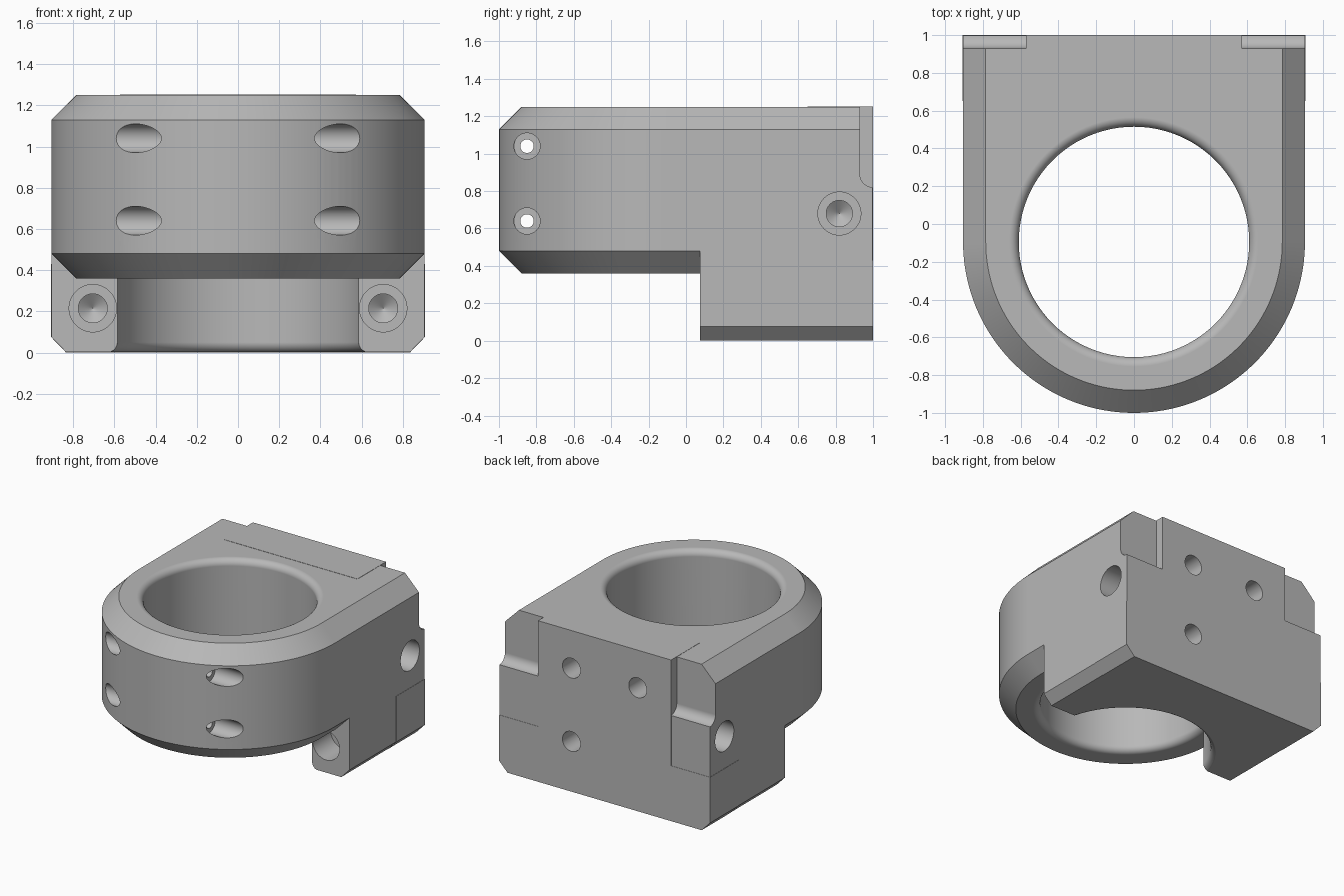
import bpy, bmesh, math
from mathutils import Matrix, Vector

cube = bpy.data.objects.get("Cube")
if cube:
    bpy.data.objects.remove(cube, do_unlink=True)

metal = bpy.data.materials.new("satin grey")
metal.use_nodes = True
GREY = (0.48, 0.48, 0.48, 1)
metal.diffuse_color = GREY
metal.node_tree.nodes["Principled BSDF"].inputs["Base Color"].default_value = GREY

HALF = 0.905          # half width and front arc radius
CY = -0.095           # centre of bore and front arc
BORE, FILLET = 0.61, 0.05
LOW, HIGH = 0.36, 1.25
CHAMFER = 0.12
PROUD = 0.002         # seam step of the mounting block
STEP_Y = 0.075        # front of the foot


def solid(name, loops, clip_y=None):
    """Skin a stack of equal loops into a closed solid."""
    bm = bmesh.new()
    rings = [[bm.verts.new(p) for p in loop] for loop in loops]
    n = len(rings[0])
    for a, b in zip(rings, rings[1:]):
        for i in range(n):
            j = (i + 1) % n
            bm.faces.new((a[i], a[j], b[j], b[i]))
    bm.faces.new(rings[0][::-1])
    bm.faces.new(rings[-1])
    if clip_y is not None:
        geom = bm.verts[:] + bm.edges[:] + bm.faces[:]
        bmesh.ops.bisect_plane(bm, geom=geom, plane_co=(0, clip_y, 0),
                               plane_no=(0, 1, 0), clear_outer=True)
        bmesh.ops.holes_fill(bm, edges=[e for e in bm.edges if e.is_boundary])
    bmesh.ops.recalc_face_normals(bm, faces=bm.faces)
    mesh = bpy.data.meshes.new(name)
    bm.to_mesh(mesh)
    bm.free()
    mesh.materials.append(metal)
    ob = bpy.data.objects.new(name, mesh)
    bpy.context.collection.objects.link(ob)
    return ob


def lathe(name, profile, matrix, segments=48, clip_y=None):
    """Revolve (radius, height) points about the matrix z axis."""
    turns = [2 * math.pi * i / segments for i in range(segments)]
    return solid(name, [[matrix @ Vector((r * math.cos(t), r * math.sin(t), h))
                         for t in turns] for r, h in profile], clip_y)


def drill(name, start, direction, profile):
    """Hole cutter starting at a surface point and going inward."""
    turn = Vector(direction).to_track_quat('Z', 'Y').to_matrix().to_4x4()
    return lathe(name, profile, Matrix.Translation(start) @ turn)


def flare(z, side):
    """Quarter-round mouth from the rim at z inward along side."""
    return [(BORE + FILLET * (1 - math.sin(a)), z + side * FILLET * (1 - math.cos(a)))
            for a in (math.pi / 2 * i / 8 for i in range(9))]


def boolean(ob, cutters, operation='DIFFERENCE'):
    for cutter in cutters:
        mod = ob.modifiers.new("bool", 'BOOLEAN')
        mod.object, mod.operation, mod.solver = cutter, operation, 'EXACT'
    graph = bpy.context.evaluated_depsgraph_get()
    mesh = bpy.data.meshes.new_from_object(ob.evaluated_get(graph))
    ob.modifiers.clear()
    ob.data = mesh


# Clamp ring: U outline with chamfered top and bottom
def u_loop(w, z):
    arc = [math.pi * (1 + i / 72) for i in range(73)]
    back = 1 - PROUD
    return ([(w * math.cos(a), CY + w * math.sin(a), z) for a in arc]
            + [(w, back, z), (-w, back, z)])


body = solid("clamp_body", [u_loop(HALF - CHAMFER, LOW), u_loop(HALF, LOW + CHAMFER),
                            u_loop(HALF, HIGH - CHAMFER), u_loop(HALF - CHAMFER, HIGH)])

# Foot under the rear half
foot_half = [(HALF - 0.07, PROUD), (HALF, 0.075), (HALF, 0.8)]
foot_profile = foot_half + [(-x, z) for x, z in reversed(foot_half)]
foot = solid("foot", [[(x, y, z) for x, z in foot_profile] for y in (STEP_Y, 1 - PROUD)])
boolean(body, [foot], 'UNION')

# Main bore, rounded at both mouths, and the rounded underside of the ring
place = Matrix.Translation((0, CY, 0))
wide = BORE + FILLET
bore = lathe("bore_cutter", [(wide, -0.1)] + flare(0, 1) + flare(HIGH, -1)[::-1]
             + [(wide, HIGH + 0.1)], place, 96)
under = lathe("under_cutter", [(wide, LOW - 0.06)] + flare(LOW, 1) + [(BORE - 0.01, LOW + 0.08)],
              place, 96, STEP_Y - 0.001)

# Rounded notches in the rear upper corners
notch_arc = [(1 - 0.07 * math.cos(a), 0.89 - 0.07 * math.sin(a))
             for a in (math.pi / 2 * i / 8 for i in range(9))]
notch_profile = notch_arc + [(1.1, 0.82), (1.1, 1.35), (0.93, 1.35)]
notches = [solid("notch_cutter", [[(s * x, y, z) for y, z in notch_profile] for x in (0.57, 1)])
           for s in (-1, 1)]

# Screw holes
stepped = [(0.115, -0.05), (0.115, 0.22), (0.07, 0.22), (0.07, 0.42), (0.001, 0.47)]
blind = [(0.077, -0.05), (0.077, 0.32), (0.001, 0.37)]
cross_bolt = [(0.07, -0.5), (0.07, 0), (0.036, 0), (0.036, 0.7), (0.07, 0.7), (0.07, 1.2)]
holes = []
for s in (-1, 1):
    holes.append(drill("side_hole", (s * HALF, 0.82, 0.68), (-s, 0, 0), stepped))
    holes.append(drill("foot_hole", (s * 0.705, STEP_Y, 0.215), (0, 1, 0), stepped))
for x, z in ((0.285, 0.96), (-0.285, 0.96), (0.285, 0.39)):
    holes.append(drill("rear_hole", (x, 1, z), (0, -1, 0), blind))
bolts = [drill("cross_bolt_hole", (0.35, -0.85, z), (-1, 0, 0), cross_bolt)
         for z in (0.64, 1.04)]

boolean(body, [bore, under] + notches + holes + bolts)

# Mounting block: inverted T, a hair proud of the body
tee_half = [(HALF - 0.07, 0), (HALF + PROUD, 0.075), (HALF + PROUD, 0.43),
            (0.57 + PROUD, 0.43), (0.57 + PROUD, HIGH + PROUD)]
tee = tee_half + [(-x, z) for x, z in reversed(tee_half)]
block = solid("mounting_block", [[(x, y, z) for x, z in tee] for y in (0.65, 1)])
boolean(block, holes)

for cutter in [foot, bore, under] + notches + holes + bolts:
    bpy.data.objects.remove(cutter, do_unlink=True)

# Smooth curved walls, keep edges crisp
for ob in (body, block):
    bpy.ops.object.select_all(action='DESELECT')
    ob.select_set(True)
    bpy.context.view_layer.objects.active = ob
    bpy.ops.object.shade_smooth_by_angle(angle=math.radians(28))
    mod = ob.modifiers.new("weighted", 'WEIGHTED_NORMAL')
    mod.keep_sharp = True
